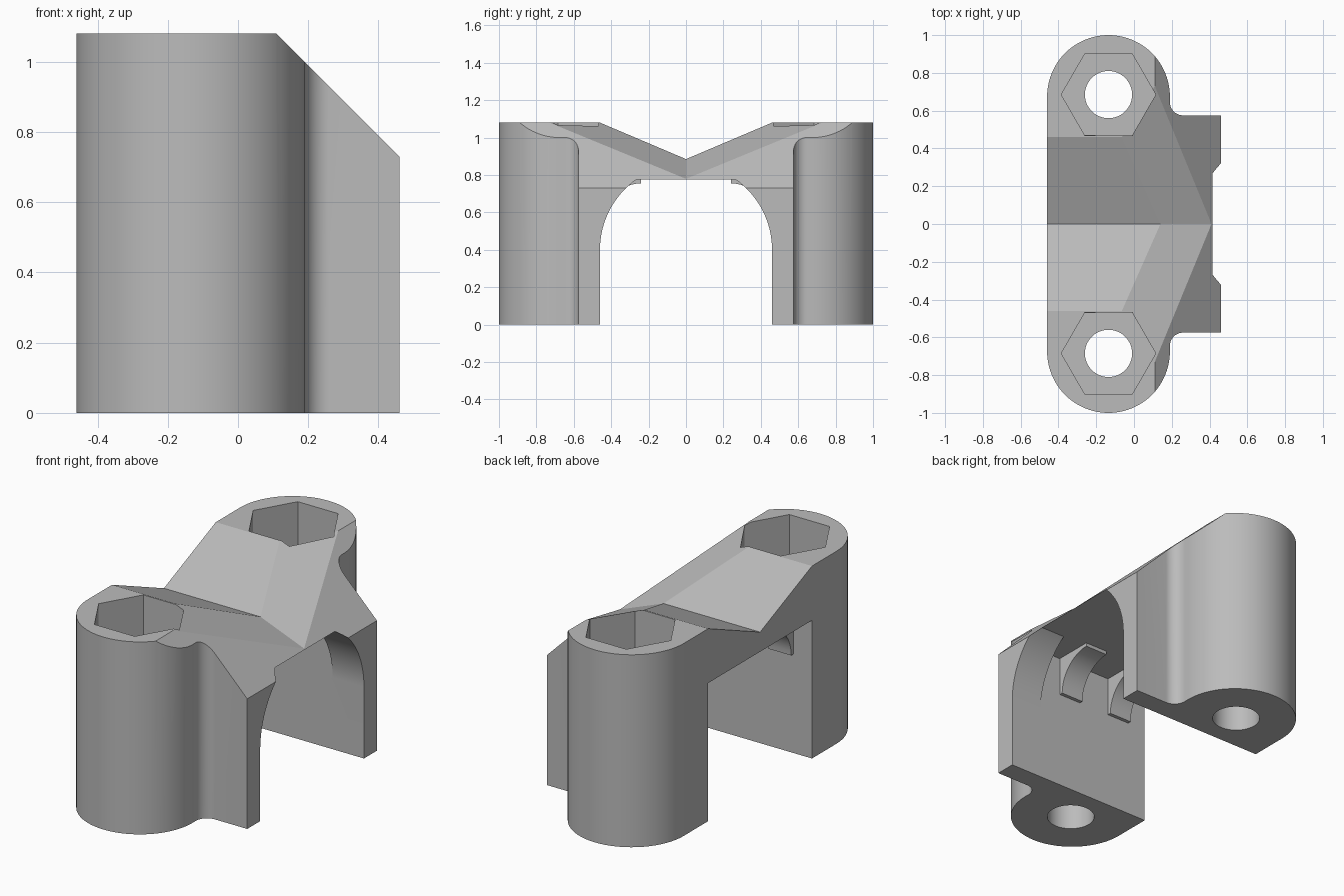
import bpy, bmesh
from math import sin, cos, pi, radians
from mathutils import Vector

cube = bpy.data.objects.get("Cube")
if cube:
    bpy.data.objects.remove(cube, do_unlink=True)

grey = bpy.data.materials.new("plain grey")
grey.use_nodes = True
grey.diffuse_color = (0.5, 0.5, 0.5, 1)
grey.node_tree.nodes["Principled BSDF"].inputs["Base Color"].default_value = (0.5, 0.5, 0.5, 1)


def arc(cx, cy, r, start, end, n):
    """Points on a circular arc, angles in degrees."""
    angles = [radians(start + (end - start) * i / n) for i in range(n + 1)]
    return [(cx + r * cos(a), cy + r * sin(a)) for a in angles]


def prism(name, profile, lo, hi, axis="Z", cuts=()):
    """Extrude a profile (xy along Z, or yz along X), then trim with planes."""
    bm = bmesh.new()
    place = (lambda a, b: (a, b, lo)) if axis == "Z" else (lambda a, b: (lo, a, b))
    face = bm.faces.new([bm.verts.new(place(a, b)) for a, b in profile])
    top = bmesh.ops.extrude_face_region(bm, geom=[face])["geom"]
    step = Vector((0, 0, hi - lo)) if axis == "Z" else Vector((hi - lo, 0, 0))
    bmesh.ops.translate(bm, vec=step, verts=[v for v in top if isinstance(v, bmesh.types.BMVert)])
    for point, normal in cuts:
        geom = bm.verts[:] + bm.edges[:] + bm.faces[:]
        res = bmesh.ops.bisect_plane(bm, geom=geom, plane_co=point, plane_no=normal, clear_outer=True)
        rim = [e for e in res["geom_cut"] if isinstance(e, bmesh.types.BMEdge)]
        bmesh.ops.holes_fill(bm, edges=rim)
    bmesh.ops.recalc_face_normals(bm, faces=bm.faces)
    mesh = bpy.data.meshes.new(name)
    bm.to_mesh(mesh)
    bm.free()
    mesh.materials.append(grey)
    obj = bpy.data.objects.new(name, mesh)
    bpy.context.collection.objects.link(obj)
    return obj


def finish(obj, bisect=False):
    """Mirror front to back, apply the modifiers and set the shading."""
    mirror = obj.modifiers.new("mirror", "MIRROR")
    mirror.use_axis = (False, True, False)
    mirror.use_bisect_axis = (False, bisect, False)
    bpy.ops.object.select_all(action="DESELECT")
    obj.select_set(True)
    bpy.context.view_layer.objects.active = obj
    for mod in list(obj.modifiers):
        bpy.ops.object.modifier_apply(modifier=mod.name)
    bpy.ops.object.shade_smooth_by_angle(angle=radians(15))


# Half body: rounded post blending into the side flange, with sloped top planes
outline = [(-0.46, -0.1)] + arc(-0.135, 0.675, 0.325, 180, 0, 48)
outline += arc(0.26, 0.645, 0.07, 180, 270, 12) + [(0.46, 0.575), (0.46, -0.1)]
slopes = [
    ((0.11, 0, 1.08), (1, 0, 1)),              # side chamfer
    ((0, 0, 0.885), (0, -0.424, 1)),           # valley
    ((0.14, 0, 0.885), (0.39, -0.251, 1)),     # slanted valley side
]
body = prism("bracket_body", outline, 0, 1.08, cuts=slopes)

# Cutters: arched opening, square inner opening, bolt hole, hexagonal pocket
opening_arc = [p for p in arc(0, 0.4, 0.46, 0, 54.6, 24)]
arch = [(-0.3, -0.2), (0.46, -0.2)] + opening_arc + [(-0.3, 0.775)]
square = [(-0.3, -0.2), (0.46, -0.2), (0.46, 0.775), (-0.3, 0.775)]
cutters = [
    prism("arch_cutter", arch, 0.265, 1, "X"),
    prism("opening_cutter", square, -1, 0.265, "X"),
    prism("hole_cutter", arc(-0.135, 0.685, 0.125, 0, 352.5, 47), -0.2, 0.8),
    prism("pocket_cutter", arc(-0.135, 0.685, 0.25, 0, 300, 5), 0.5, 1.5),
]
for cutter in cutters:
    cutter.hide_render = True
    mod = body.modifiers.new(cutter.name, "BOOLEAN")
    mod.operation = "DIFFERENCE"
    mod.solver = "EXACT"
    mod.object = cutter
finish(body, bisect=True)
for cutter in cutters:
    bpy.data.objects.remove(cutter, do_unlink=True)

# Curved ribs in the inner corners of the opening
rib = arc(0.24, 0.555, 0.2, 0, 90, 12) + [(0.24, 0.785), (0.47, 0.785), (0.47, 0.555)]
for name, x in (("inner_rib", -0.01), ("rear_rib", -0.345)):
    finish(prism(name, rib, x, x + 0.14, "X"))
